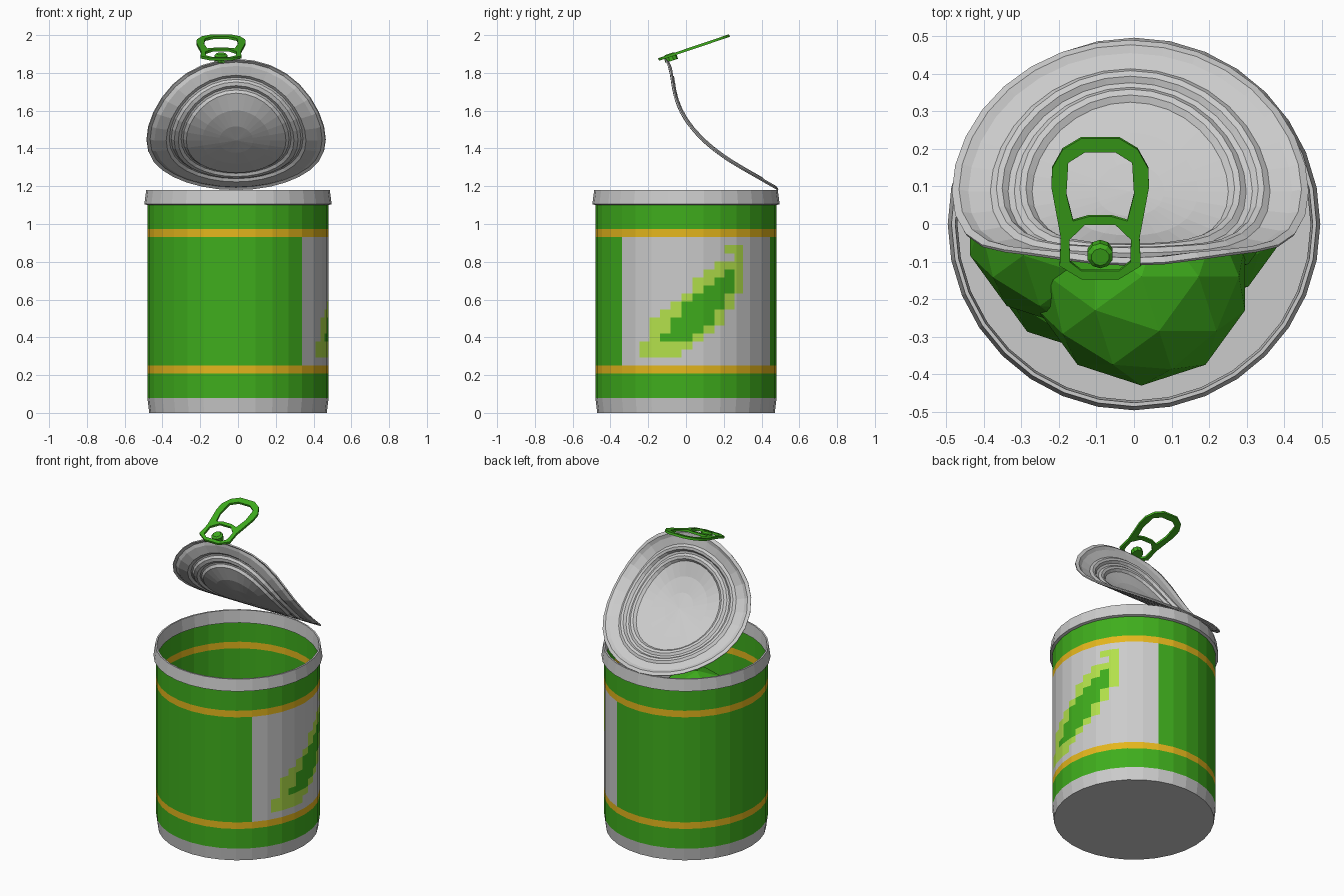
import bpy, bmesh, math
from mathutils import Vector

if "Cube" in bpy.data.objects:
    bpy.data.objects.remove(bpy.data.objects["Cube"])

N = 32
STEP = 360 / N


def material(name, rgb):
    m = bpy.data.materials.new(name)
    m.diffuse_color = (*rgb, 1)
    m.use_nodes = True
    m.node_tree.nodes["Principled BSDF"].inputs["Base Color"].default_value = m.diffuse_color
    return m


green = material("can_green", (0.05, 0.42, 0.012))
gold = material("band_gold", (0.78, 0.47, 0.012))
lime = material("bean_lime", (0.45, 0.75, 0.07))
white = material("label_grey", (0.8, 0.8, 0.8))


def finish(name, bm, mats=()):
    me = bpy.data.meshes.new(name)
    bm.to_mesh(me)
    bm.free()
    ob = bpy.data.objects.new(name, me)
    bpy.context.collection.objects.link(ob)
    for m in mats:
        me.materials.append(m)
    return ob


def on_wall(deg, r, z):
    """Point on the flat sides of the N-gon, linear along each side."""
    k = math.floor(deg / STEP + 1e-6)
    t = deg / STEP - k
    a, b = (math.radians(STEP * (k + i)) for i in (0, 1))
    return Vector((r * ((1 - t) * math.cos(a) + t * math.cos(b)),
                   r * ((1 - t) * math.sin(a) + t * math.sin(b)), z))


def lathe(name, profile, closed=False, cap=False):
    bm = bmesh.new()
    rings = [[bm.verts.new(on_wall(i * STEP, r, z)) for i in range(N)] for r, z in profile]
    pairs = list(zip(rings, rings[1:])) + ([(rings[-1], rings[0])] if closed else [])
    for a, b in pairs:
        for i in range(N):
            j = (i + 1) % N
            bm.faces.new((a[i], a[j], b[j], b[i]))
    if cap:
        bm.faces.new(rings[0][::-1])
    return finish(name, bm)


# Metal base and top rim
lathe("can_base", [(0.47, 0), (0.48, 0.08)], cap=True)
lathe("top_rim", [(0.478, 1.10), (0.496, 1.105), (0.486, 1.18), (0.476, 1.18), (0.47, 1.10)], closed=True)

# Printed wall: 24 rows, label is 16 x 16 pixels; row -> (lime span, dark span)
BEAN = {1: ((2, 5), None), 2: ((2, 6), None), 3: ((3, 7), (4, 6)), 4: ((3, 8), (5, 7)),
        5: ((3, 9), (5, 8)), 6: ((4, 9), (6, 8)), 7: ((5, 10), (6, 9)), 8: ((6, 10), (7, 9)),
        9: ((7, 11), (8, 10)), 10: ((7, 11), (9, 10)), 11: ((8, 11), (10, 10)),
        12: ((9, 11), None), 13: ((11, 11), None), 14: ((10, 11), None)}
PX = 112.5 / 16


def print_colour(row, deg):
    if row in (3, 20):
        return 1
    col = math.floor((deg + 45) / PX)
    if not 4 <= row <= 19 or not 0 <= col < 16:
        return 0
    light, dark = BEAN.get(row - 4, (None, None))
    if dark and dark[0] <= col <= dark[1]:
        return 0
    return 2 if light and light[0] <= col <= light[1] else 3


angles = sorted({round(-45 + i * STEP, 4) for i in range(N)} | {round(-45 + i * PX, 4) for i in range(16)})
bm = bmesh.new()
rows = [[bm.verts.new(on_wall(a, 0.48, 0.08 + r * 0.0425)) for a in angles] for r in range(25)]
for r in range(24):
    for i, a in enumerate(angles):
        j = (i + 1) % len(angles)
        end = angles[j] if j else 315
        f = bm.faces.new((rows[r][i], rows[r][j], rows[r + 1][j], rows[r + 1][i]))
        f.material_index = print_colour(r, (a + end) / 2)
finish("printed_wall", bm, (green, gold, lime, white))

# Contents: big faceted peas
bm = bmesh.new()
for x, y, z, r in [(0.02, -0.14, 0.66, 0.29), (-0.18, 0.0, 0.62, 0.27), (0.14, 0.12, 0.62, 0.28),
                   (-0.12, -0.06, 0.28, 0.28), (0.14, 0.06, 0.28, 0.28)]:
    made = bmesh.ops.create_icosphere(bm, subdivisions=2, radius=r)
    bmesh.ops.translate(bm, vec=(x, y, z), verts=made["verts"])
finish("peas", bm, (green,))

# Peeled lid: ribbed disc bent along a side profile (y, z)
PATH = [Vector(p) for p in [(0.49, 1.18), (0.35, 1.26), (0.22, 1.335), (0.1, 1.425), (0.0, 1.535),
                            (-0.05, 1.63), (-0.075, 1.725), (-0.075, 1.80), (-0.11, 1.875)]]
LENGTH = sum((b - a).length for a, b in zip(PATH, PATH[1:]))


def along(s):
    for a, b in zip(PATH, PATH[1:]):
        d = (b - a).length
        if s <= d or b is PATH[-1]:
            return a + (b - a) * (s / d)
        s -= d


def bend(x, v, h):
    s = LENGTH / 2 + v
    lo, hi = max(s - 0.06, 0), min(s + 0.06, LENGTH)
    mid = (along(lo) + along(hi) + 2 * along(s)) / 4 if lo > 0 and hi < LENGTH else along(s)
    t = (along(hi) - along(lo)).normalized()
    return (x - 0.01, mid.x + t.y * h, mid.y - t.x * h)


# (radius, rib height, sideways squeeze)
RIBS = [(0.483, 0, 0.98), (0.465, 0.008, 0.98), (0.445, 0, 0.97), (0.395, 0, 0.94), (0.382, 0.012, 0.93),
        (0.368, 0.012, 0.93), (0.355, 0, 0.92), (0.338, 0, 0.91), (0.325, 0.012, 0.9), (0.31, 0.012, 0.9),
        (0.295, 0, 0.89), (0.2, 0, 0.9), (0.1, 0, 0.9)]
bm = bmesh.new()
rings = [[bm.verts.new(bend(r * q * math.sin(math.tau * i / N), -r * math.cos(math.tau * i / N), h))
          for i in range(N)] for r, h, q in RIBS]
centre = bm.verts.new(bend(0, 0, 0))
for a, b in zip(rings, rings[1:]):
    for i in range(N):
        j = (i + 1) % N
        bm.faces.new((a[i], a[j], b[j], b[i]))
for i in range(N):
    bm.faces.new((rings[-1][i], rings[-1][(i + 1) % N], centre))
bmesh.ops.recalc_face_normals(bm, faces=bm.faces)
lid = finish("peeled_lid", bm)
mod = lid.modifiers.new("thickness", "SOLIDIFY")
mod.thickness, mod.offset = 0.008, 0

# Pull tab: outline with two holes, given as right halves from top to bottom
OUTLINE = [(0.05, 0.23), (0.1, 0.2), (0.128, 0.15), (0.13, 0.1), (0.105, -0.035), (0.108, -0.11), (0.05, -0.145)]
BIG_HOLE = [(0.04, 0.193), (0.085, 0.165), (0.09, 0.08), (0.072, 0.01), (0.03, 0.022)]
SMALL_HOLE = [(0.04, 0), (0.082, -0.04), (0.08, -0.1), (0.05, -0.123)]
TILT = math.atan2(0.125, 0.37)
cu = bpy.data.curves.new("pull_tab", "CURVE")
cu.dimensions, cu.fill_mode, cu.extrude = "2D", "BOTH", 0.007
for half in (OUTLINE, BIG_HOLE, SMALL_HOLE):
    pts = half + [(-x, y) for x, y in reversed(half)]
    sp = cu.splines.new("POLY")
    sp.points.add(len(pts) - 1)
    sp.use_cyclic_u = True
    for p, (x, y) in zip(sp.points, pts):
        p.co = (x, y / math.cos(TILT), 0, 1)
cu.materials.append(green)
tab = bpy.data.objects.new("pull_tab", cu)
bpy.context.collection.objects.link(tab)
tab.location = (-0.09, 0, 1.92)
tab.rotation_euler.x = TILT
bpy.context.view_layer.objects.active = tab
tab.select_set(True)
bpy.ops.object.convert(target="MESH")

# Rivet holding the tab to the lid
bm = bmesh.new()
for r1, r2, z, d in [(0.035, 0.035, 0, 0.03), (0.035, 0.024, 0.02, 0.01)]:
    made = bmesh.ops.create_cone(bm, cap_ends=True, segments=10, radius1=r1, radius2=r2, depth=d)
    bmesh.ops.translate(bm, vec=(0, 0, z), verts=made["verts"])
rivet = finish("rivet", bm, (green,))
rivet.location = (-0.09, -0.08, 1.878)
rivet.rotation_euler.x = TILT
